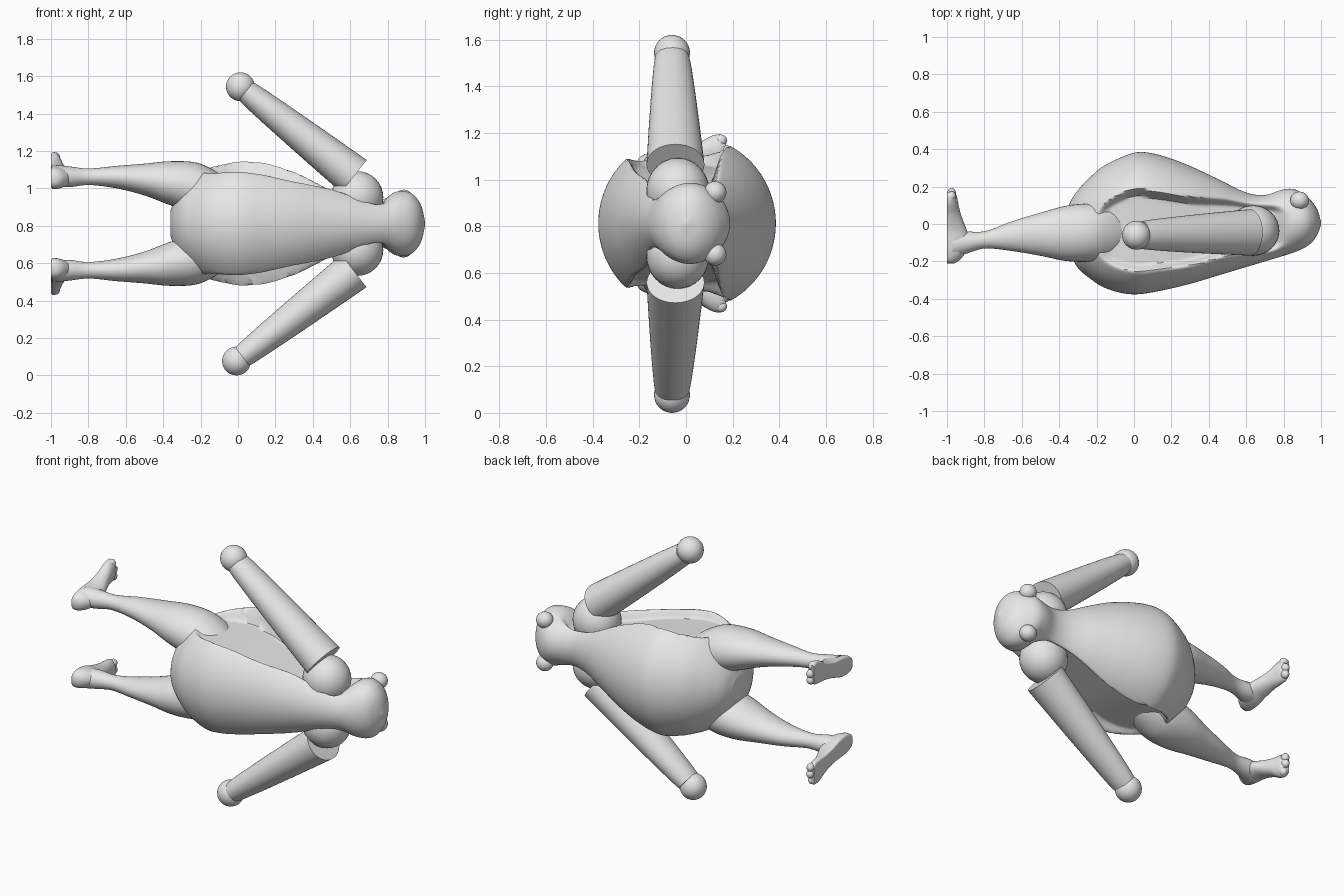
import bpy, bmesh, math
from mathutils import Vector

if "Cube" in bpy.data.objects:
    bpy.data.objects.remove(bpy.data.objects["Cube"])

MID = 0.812      # height of the symmetry plane
TAU = 2 * math.pi

grey = bpy.data.materials.new("plain grey")
grey.diffuse_color = (0.8, 0.8, 0.8, 1)
grey.use_nodes = True
grey.node_tree.nodes["Principled BSDF"].inputs["Base Color"].default_value = grey.diffuse_color


def finish(name, bm, angle=50):
    bmesh.ops.recalc_face_normals(bm, faces=bm.faces)
    me = bpy.data.meshes.new(name)
    bm.to_mesh(me)
    bm.free()
    me.materials.append(grey)
    ob = bpy.data.objects.new(name, me)
    bpy.context.collection.objects.link(ob)
    bpy.ops.object.select_all(action='DESELECT')
    bpy.context.view_layer.objects.active = ob
    ob.select_set(True)
    bpy.ops.object.shade_smooth_by_angle(angle=math.radians(angle))
    return ob


def loft(name, rings, angle=50):
    bm = bmesh.new()
    vs = [[bm.verts.new(p) for p in r] for r in rings]
    n = len(vs[0])
    for a, b in zip(vs, vs[1:]):
        for i in range(n):
            bm.faces.new((a[i], a[(i + 1) % n], b[(i + 1) % n], b[i]))
    bm.faces.new(vs[0])
    bm.faces.new(vs[-1])
    return finish(name, bm, angle)


def ball(name, centre, size, seg=32):
    bm = bmesh.new()
    bmesh.ops.create_uvsphere(bm, u_segments=seg, v_segments=seg // 2, radius=1)
    for v in bm.verts:
        v.co = Vector(centre) + Vector([v.co[k] * size[k] for k in range(3)])
    return finish(name, bm)


def curve(table, x):
    """Smooth interpolation through rows of (x, value, value, ...)."""
    x = min(max(x, table[0][0]), table[-1][0])
    i = 0
    while i < len(table) - 2 and x > table[i + 1][0]:
        i += 1
    a, b = table[i], table[i + 1]
    p, q = table[max(i - 1, 0)], table[min(i + 2, len(table) - 1)]
    h = b[0] - a[0]
    t = (x - a[0]) / h
    out = []
    for k in range(1, len(a)):
        m0 = (b[k] - p[k]) / (b[0] - p[0]) * h
        m1 = (q[k] - a[k]) / (q[0] - a[0]) * h
        out.append((2*t**3 - 3*t*t + 1) * a[k] + (t**3 - 2*t*t + t) * m0
                   + (3*t*t - 2*t**3) * b[k] + (t**3 - t*t) * m1)
    return out


def step(a, b, x):
    t = min(max((x - a) / (b - a), 0), 1)
    return t * t * (3 - 2 * t)


# Body and head: x, upper y, lower y, half height
BODY = [(-0.36, 0.06, -0.09, 0.07), (-0.34, 0.12, -0.16, 0.13), (-0.3, 0.18, -0.235, 0.2),
        (-0.25, 0.235, -0.28, 0.255), (-0.17, 0.305, -0.335, 0.315), (-0.06, 0.36, -0.37, 0.365),
        (0.03, 0.385, -0.375, 0.38), (0.15, 0.365, -0.355, 0.36), (0.3, 0.31, -0.32, 0.315),
        (0.45, 0.24, -0.275, 0.255), (0.6, 0.168, -0.23, 0.195), (0.7, 0.155, -0.2, 0.165),
        (0.8, 0.185, -0.17, 0.155), (0.86, 0.185, -0.15, 0.173), (0.92, 0.15, -0.122, 0.165),
        (0.96, 0.11, -0.088, 0.13), (0.985, 0.065, -0.045, 0.08), (1.0, 0.012, -0.005, 0.01)]
# Side hollow: x, upper lip, lower lip, floor half height
HOLLOW = [(-0.22, 0.03, -0.1, 0.26), (-0.15, 0.11, -0.2, 0.25), (0.0, 0.18, -0.25, 0.235),
          (0.15, 0.16, -0.24, 0.21), (0.3, 0.14, -0.22, 0.175), (0.5, 0.13, -0.165, 0.125),
          (0.65, 0.11, -0.15, 0.09), (0.74, 0.1, -0.145, 0.08), (0.84, 0.07, -0.1, 0.12)]
rings = []
for i in range(101):
    x = 0.32 - 0.68 * math.cos(math.pi * i / 100)
    up, low, half = curve(BODY, x)
    lip_up, lip_low, floor = curve(HOLLOW, x)
    along = step(-0.24, -0.12, x) * (1 - step(0.74, 0.83, x))
    ring = []
    for j in range(160):
        a = TAU * j / 160
        y = (up + low) / 2 + (up - low) / 2 * math.cos(a)
        z = half * math.sin(a)
        g = along * step(lip_low - 0.01, lip_low + 0.035, y) * (1 - step(lip_up - 0.035, lip_up + 0.01, y))
        cut = min(abs(z), floor)
        z = math.copysign(abs(z) + (cut - abs(z)) * g, z)
        ring.append((x, y, MID + z))
    rings.append(ring)
loft("body_and_head", rings)

# Leg: x, offset from middle, half height, centre y, half depth
LEG = [(-0.97, 0.255, 0.058, -0.11, 0.07), (-0.9, 0.25, 0.055, -0.1, 0.06),
       (-0.8, 0.25, 0.044, -0.085, 0.046), (-0.65, 0.248, 0.06, -0.065, 0.08),
       (-0.5, 0.235, 0.085, -0.055, 0.115), (-0.36, 0.215, 0.118, -0.05, 0.148),
       (-0.22, 0.19, 0.135, -0.045, 0.155), (-0.12, 0.17, 0.11, -0.04, 0.14), (-0.02, 0.15, 0.06, -0.04, 0.08)]
# Foot: y, offset from middle, half width, top x
FOOT = [(-0.212, 0.24, 0.02, -0.965), (-0.2, 0.24, 0.042, -0.94), (-0.16, 0.243, 0.058, -0.905),
        (-0.1, 0.25, 0.06, -0.875), (-0.03, 0.265, 0.052, -0.895), (0.05, 0.287, 0.056, -0.925),
        (0.11, 0.305, 0.07, -0.94), (0.15, 0.312, 0.07, -0.948), (0.17, 0.315, 0.055, -0.96)]

for s, side in ((1, "upper"), (-1, "lower")):
    rings = []
    for i in range(49):
        x = -0.97 + 0.95 * i / 48
        h, rz, cy, ry = curve(LEG, x)
        rings.append([(x, cy + ry * math.cos(TAU * j / 40), MID + s * h + rz * math.sin(TAU * j / 40))
                      for j in range(40)])
    loft(side + "_leg", rings)

    # Foot with a flat sole
    rings = []
    for i in range(41):
        y = -0.212 + 0.382 * i / 40
        h, w, top = curve(FOOT, y)
        ring = []
        for j in range(32):
            a = TAU * j / 32
            c, n = math.cos(a), math.sin(a)
            x = -0.985 + (top + 0.985) * n if n > 0 else -0.985 + 0.015 * max(-1, 2 * n)
            ring.append((x, y, MID + s * (h + w * c)))
        rings.append(ring)
    loft(side + "_foot", rings)
    for k, (y, h) in enumerate(((0.165, 0.272), (0.167, 0.312), (0.15, 0.355))):
        ball(f"{side}_toe_{k + 1}", (-0.975, y, MID + s * h), (0.023, 0.026, 0.026), 16)

    # Shoulder, eye
    ball(side + "_shoulder", (0.637, -0.035, MID + s * 0.14), (0.14, 0.135, 0.14))
    ball(side + "_eye", (0.885, 0.125, MID + s * 0.133), (0.05, 0.048, 0.048))

    # Arm tapering to a round hand
    hand = Vector((0.013 if s > 0 else -0.008, -0.06, 1.543 if s > 0 else 0.077))
    root = Vector((0.62, -0.045, MID + s * 0.253))
    wrist = hand + (root - hand) * 0.05
    d = (root - wrist).normalized()
    across = d.cross(Vector((0, 1, 0))).normalized()
    rings = []
    for i in range(25):
        t = i / 24
        rn, ry = 0.062 + 0.048 * t ** 0.8, 0.074 + 0.05 * t ** 0.8
        c = wrist.lerp(root, t)
        rings.append([c + across * rn * math.cos(TAU * j / 40) + Vector((0, ry, 0)) * math.sin(TAU * j / 40)
                      for j in range(40)])
    loft(side + "_arm", rings, 40)
    ball(side + "_hand", hand, (0.077, 0.077, 0.077))
